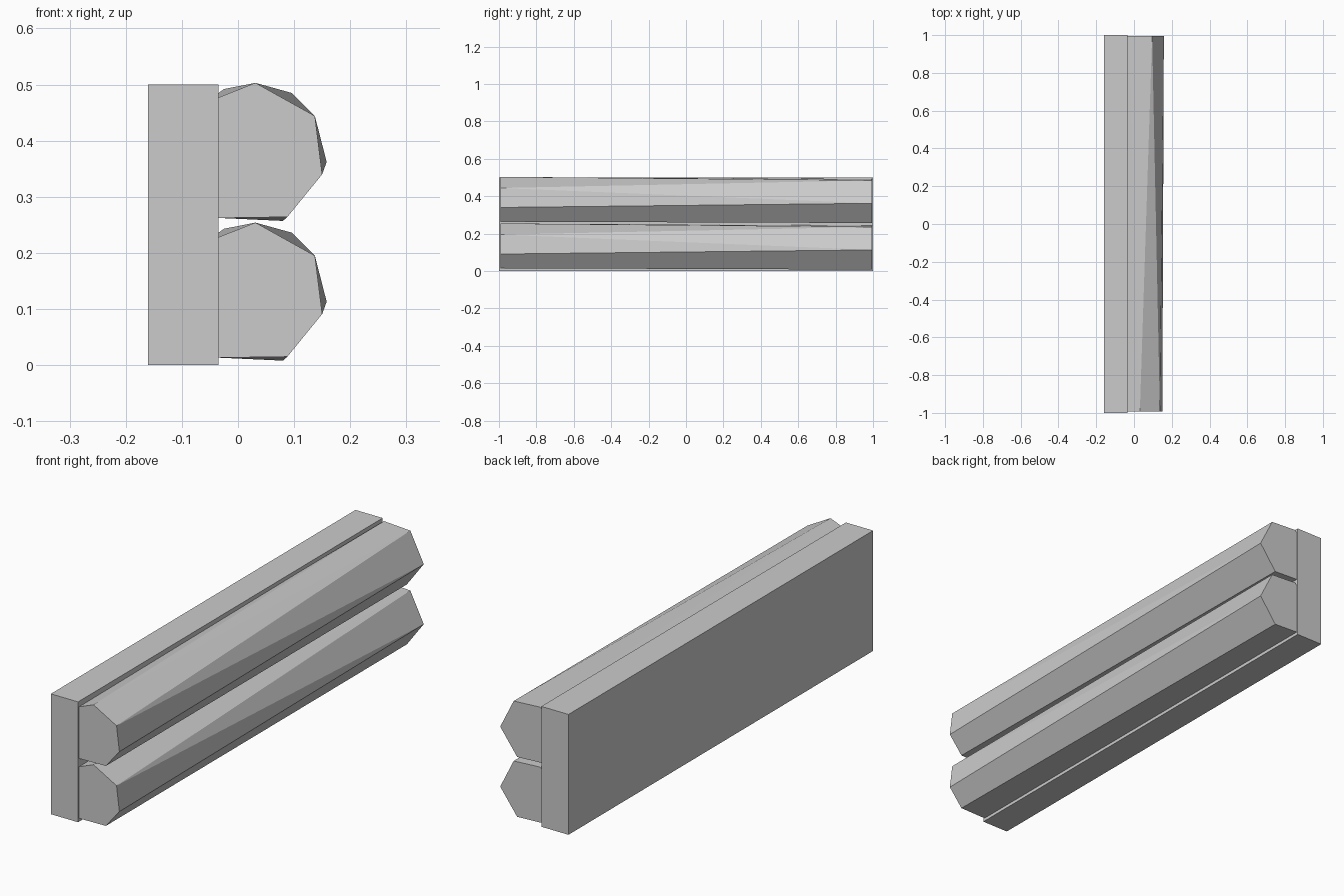
import bpy, bmesh

if "Cube" in bpy.data.objects:
    bpy.data.objects.remove(bpy.data.objects["Cube"])

# (front x, front z, back x, back z) of each lengthwise edge of a rough-hewn log;
# repeated points collapse so the facets taper to triangles
EDGES = [
    (0.031, 0.503, -0.025, 0.492),
    (0.031, 0.503, 0.096, 0.485),
    (0.137, 0.444, 0.096, 0.485),
    (0.137, 0.444, 0.158, 0.362),
    (0.150, 0.340, 0.158, 0.362),
    (0.088, 0.264, 0.080, 0.257),
    (-0.050, 0.262, -0.050, 0.263),
    (-0.090, 0.360, -0.090, 0.375),
    (-0.060, 0.467, -0.045, 0.474),
]


def make_object(name, bm):
    bmesh.ops.recalc_face_normals(bm, faces=bm.faces)
    mesh = bpy.data.meshes.new(name)
    bm.to_mesh(mesh)
    bm.free()
    obj = bpy.data.objects.new(name, mesh)
    bpy.context.collection.objects.link(obj)
    return obj


def make_log(name, drop):
    bm = bmesh.new()
    seen = {}

    def vert(x, y, z):
        key = (x, y, z)
        if key not in seen:
            seen[key] = bm.verts.new((x, y, z - drop))
        return seen[key]

    front = [vert(e[0], -0.993, e[1]) for e in EDGES]
    back = [vert(e[2], 0.994, e[3]) for e in EDGES]
    # Long facets
    for i in range(len(EDGES)):
        j = (i + 1) % len(EDGES)
        bm.faces.new(list(dict.fromkeys((front[i], front[j], back[j], back[i]))))
    # End caps
    for ring in (front, back):
        bm.faces.new(list(dict.fromkeys(ring)))
    return make_object(name, bm)


# Flat board behind the logs
bm = bmesh.new()
bmesh.ops.create_cube(bm, size=1)
bmesh.ops.scale(bm, vec=(0.125, 2.0, 0.5), verts=bm.verts)
bmesh.ops.translate(bm, vec=(-0.0975, 0, 0.25), verts=bm.verts)
make_object("back_board", bm)

# Two stacked logs
make_log("upper_log", 0)
make_log("lower_log", 0.249)
